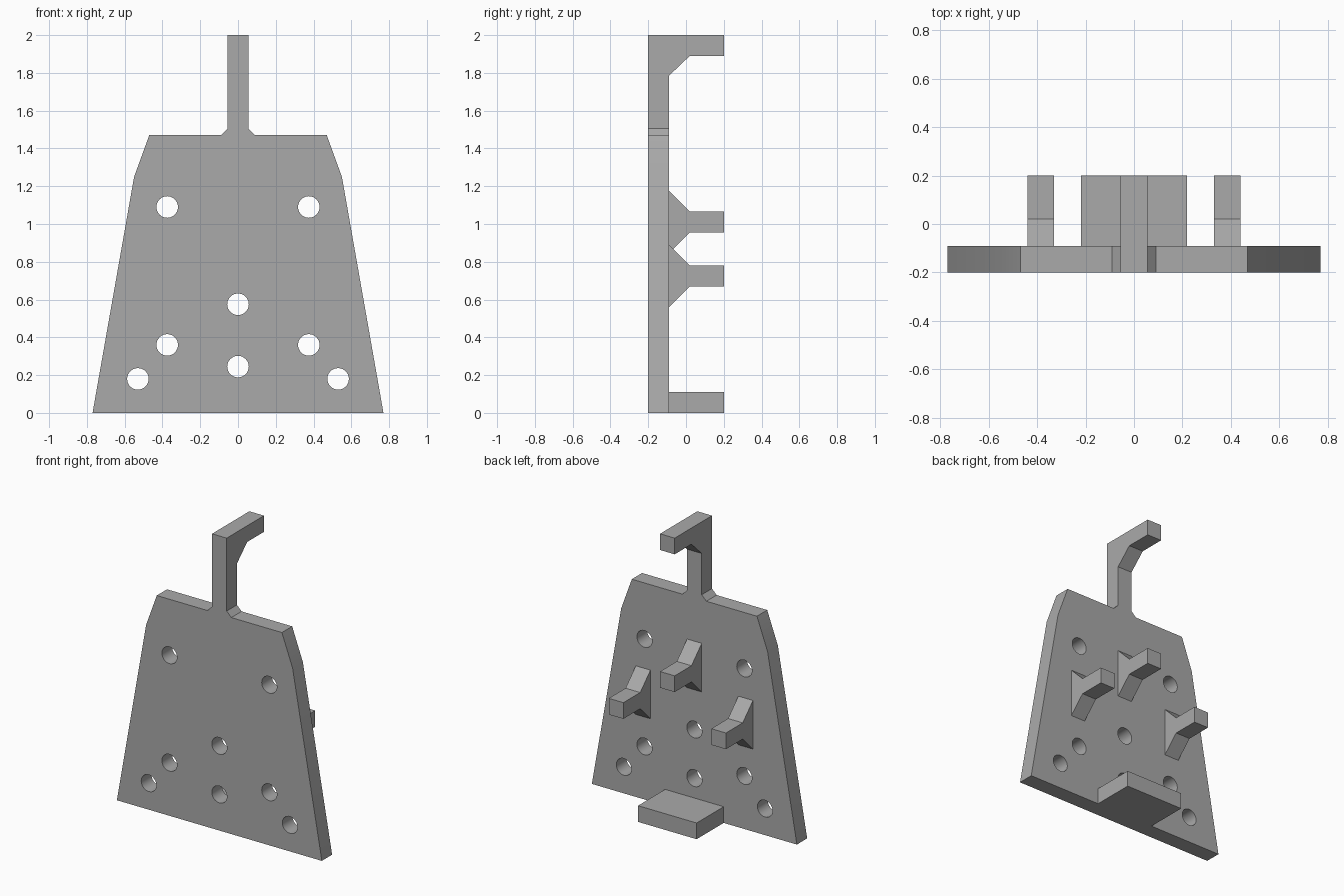
import bpy, bmesh, math

if "Cube" in bpy.data.objects:
    bpy.data.objects.remove(bpy.data.objects["Cube"])

grey = bpy.data.materials.new("plain_grey")
grey.diffuse_color = (0.4, 0.4, 0.4, 1)
grey.use_nodes = True
grey.node_tree.nodes["Principled BSDF"].inputs["Base Color"].default_value = grey.diffuse_color

FRONT, BACK, TIP = -0.2, -0.09, 0.2   # plate faces and peg ends along y
BAR = 0.055                           # half width of hook and pegs


def prism(name, profile, x0, x1):
    """Extrude a (y, z) profile from x0 to x1."""
    bm = bmesh.new()
    face = bm.faces.new([bm.verts.new((x0, y, z)) for y, z in profile])
    out = bmesh.ops.extrude_face_region(bm, geom=[face])
    moved = [v for v in out["geom"] if isinstance(v, bmesh.types.BMVert)]
    bmesh.ops.translate(bm, vec=(x1 - x0, 0, 0), verts=moved)
    bmesh.ops.recalc_face_normals(bm, faces=bm.faces)
    mesh = bpy.data.meshes.new(name)
    bm.to_mesh(mesh)
    bm.free()
    mesh.materials.append(grey)
    obj = bpy.data.objects.new(name, mesh)
    bpy.context.collection.objects.link(obj)
    return obj


# Back plate: tapered outline with round holes, filled and extruded
half = [(0.77, 0), (0.55, 1.25), (0.47, 1.47), (0.09, 1.47), (BAR, 1.505)]
loops = [half + [(-x, z) for x, z in reversed(half)]]
holes = [(0, 0.575), (0, 0.245)]
for x, z in [(0.375, 1.09), (0.375, 0.36), (0.53, 0.18)]:
    holes += [(x, z), (-x, z)]
for hx, hz in holes:
    loops.append([(hx + 0.057 * math.cos(i * math.tau / 32),
                   hz + 0.057 * math.sin(i * math.tau / 32)) for i in range(32)])

curve = bpy.data.curves.new("plate", "CURVE")
curve.dimensions = "2D"
curve.fill_mode = "BOTH"
curve.extrude = (BACK - FRONT) / 2
for loop in loops:
    spline = curve.splines.new("POLY")
    spline.points.add(len(loop) - 1)
    for point, (x, z) in zip(spline.points, loop):
        point.co = (x, z, 0, 1)
    spline.use_cyclic_u = True
curve.materials.append(grey)
plate = bpy.data.objects.new("plate", curve)
bpy.context.collection.objects.link(plate)
plate.location.y = (FRONT + BACK) / 2
plate.rotation_euler.x = math.pi / 2
bpy.context.view_layer.objects.active = plate
plate.select_set(True)
bpy.ops.object.convert(target="MESH")
plate = bpy.context.object
bm = bmesh.new()
bm.from_mesh(plate.data)
bmesh.ops.remove_doubles(bm, verts=bm.verts, dist=0.0005)
bmesh.ops.recalc_face_normals(bm, faces=bm.faces)
bm.to_mesh(plate.data)
bm.free()
bpy.ops.object.shade_smooth_by_angle(angle=math.radians(25))

# Top hook: upright neck, braced corner and rearward arm
prism("top_hook", [(FRONT, 1.505), (BACK, 1.505), (BACK, 1.785), (0.02, 1.89),
                   (TIP, 1.89), (TIP, 2), (FRONT, 2)], -BAR, BAR)

# Three pegs with flared roots
for name, x, z in [("centre_peg", 0, 1.01), ("left_peg", -0.385, 0.725),
                   ("right_peg", 0.385, 0.725)]:
    upper = [(BACK, 0.165), (0.02, 0.055), (TIP, 0.055)]
    outline = upper + [(y, -h) for y, h in reversed(upper)]
    prism(name, [(y, z + h) for y, h in outline], x - BAR, x + BAR)

# Bottom ledge
prism("bottom_ledge", [(BACK, 0), (TIP, 0), (TIP, 0.11), (BACK, 0.11)], -0.22, 0.22)
